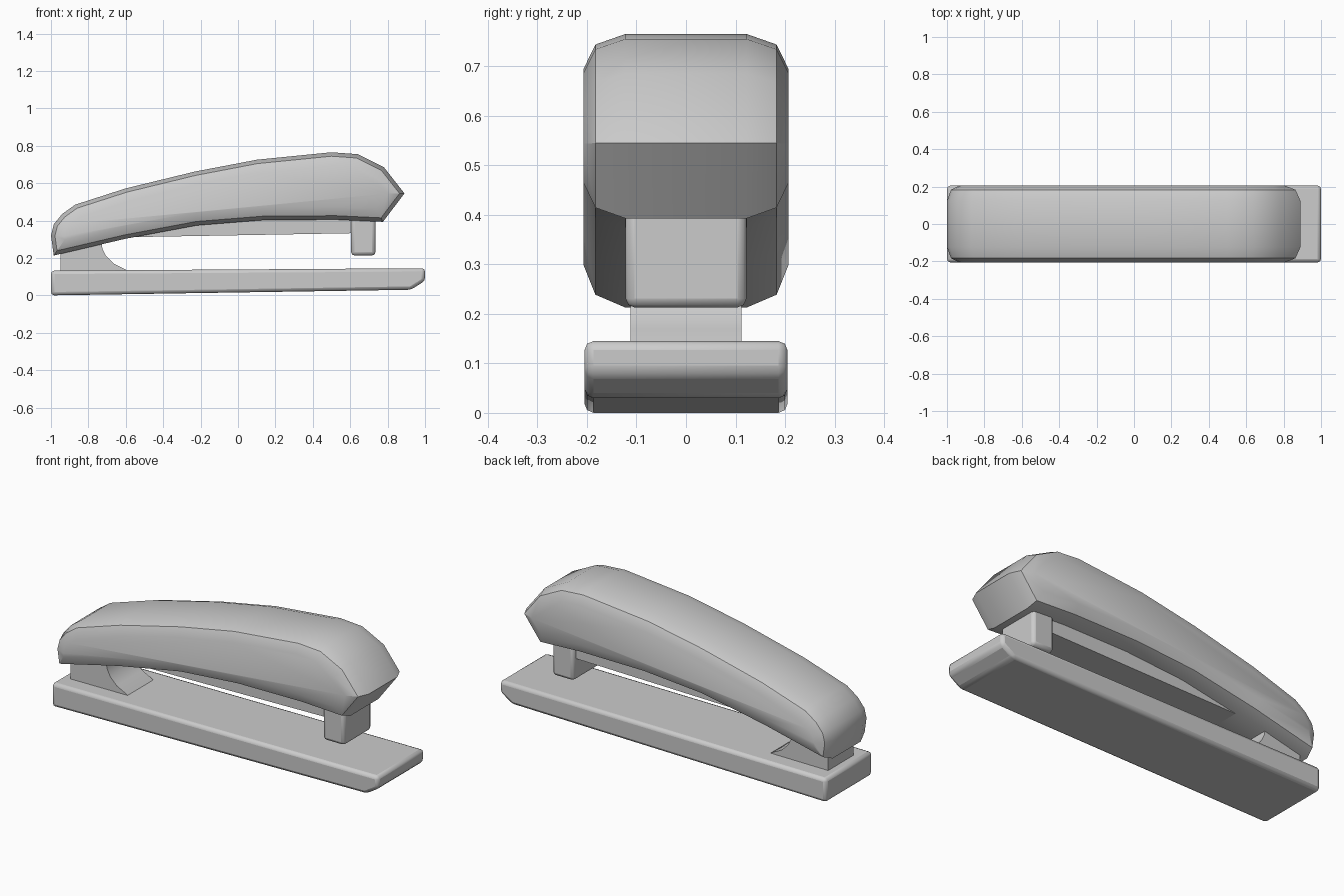
import bpy, bmesh
from mathutils import Vector

if "Cube" in bpy.data.objects:
    bpy.data.objects.remove(bpy.data.objects["Cube"])


def inset(profile, d):
    """Move every point of a clockwise profile inwards by d along its mitre."""
    pts = [Vector(p) for p in profile]
    out = []
    for i, p in enumerate(pts):
        a = (p - pts[i - 1]).normalized()
        b = (pts[(i + 1) % len(pts)] - p).normalized()
        na, nb = Vector((a.y, -a.x)), Vector((b.y, -b.x))
        out.append(p + (na + nb) * d / (1 + na.dot(nb)))
    return out


def loft(name, profile, rings, bevel=0, segments=2):
    """Skin an xz profile across y; rings are (half width, inset), mirrored."""
    rings = [(-y, d) for y, d in rings] + [(y, d) for y, d in reversed(rings)]
    bm = bmesh.new()
    loops = [[bm.verts.new((p[0], y, p[1])) for p in inset(profile, d)]
             for y, d in rings]
    n = len(profile)
    for l0, l1 in zip(loops, loops[1:]):
        for i in range(n):
            j = (i + 1) % n
            bm.faces.new((l0[i], l0[j], l1[j], l1[i]))
    bm.faces.new(loops[0])
    bm.faces.new(loops[-1])
    bmesh.ops.recalc_face_normals(bm, faces=bm.faces)
    mesh = bpy.data.meshes.new(name)
    bm.to_mesh(mesh)
    bm.free()
    obj = bpy.data.objects.new(name, mesh)
    bpy.context.collection.objects.link(obj)
    if bevel:
        mod = obj.modifiers.new("bevel", 'BEVEL')
        mod.width = bevel
        mod.segments = segments
        mod.limit_method = 'ANGLE'
    bpy.ops.object.select_all(action='DESELECT')
    obj.select_set(True)
    bpy.context.view_layer.objects.active = obj
    bpy.ops.object.shade_smooth_by_angle(angle=0.52)
    return obj


# Base plate with undercut front lip
loft("base", [(-1, 0), (-1, 0.132), (1, 0.145), (1, 0.078), (0.925, 0.03)],
     [(0.205, 0)], bevel=0.018)

# Hinge block with a concave front
loft("hinge", [(-0.95, 0.11), (-0.95, 0.28), (-0.73, 0.29), (-0.725, 0.25),
               (-0.705, 0.21), (-0.665, 0.17), (-0.6, 0.137), (-0.58, 0.11)],
     [(0.112, 0)])

# Staple rail under the cover
loft("staple_rail", [(-0.64, 0.31), (-0.3, 0.43), (0.65, 0.46), (0.65, 0.333)],
     [(0.1, 0)])

# Staple head
loft("staple_head", [(0.605, 0.213), (0.605, 0.45), (0.735, 0.45), (0.735, 0.213)],
     [(0.122, 0)], bevel=0.018)

# Arched top cover with chamfered rim and bulged sides
loft("top_cover",
     [(-0.985, 0.213), (-1, 0.32), (-0.985, 0.38), (-0.94, 0.435), (-0.87, 0.485),
      (-0.6, 0.572), (-0.23, 0.662), (0.1, 0.725), (0.5, 0.765), (0.64, 0.755),
      (0.78, 0.685), (0.89, 0.545), (0.775, 0.393), (0.52, 0.405), (0.13, 0.402),
      (-0.22, 0.374), (-0.6, 0.303)],
     [(0.207, 0.07), (0.183, 0.021), (0.123, 0)])
